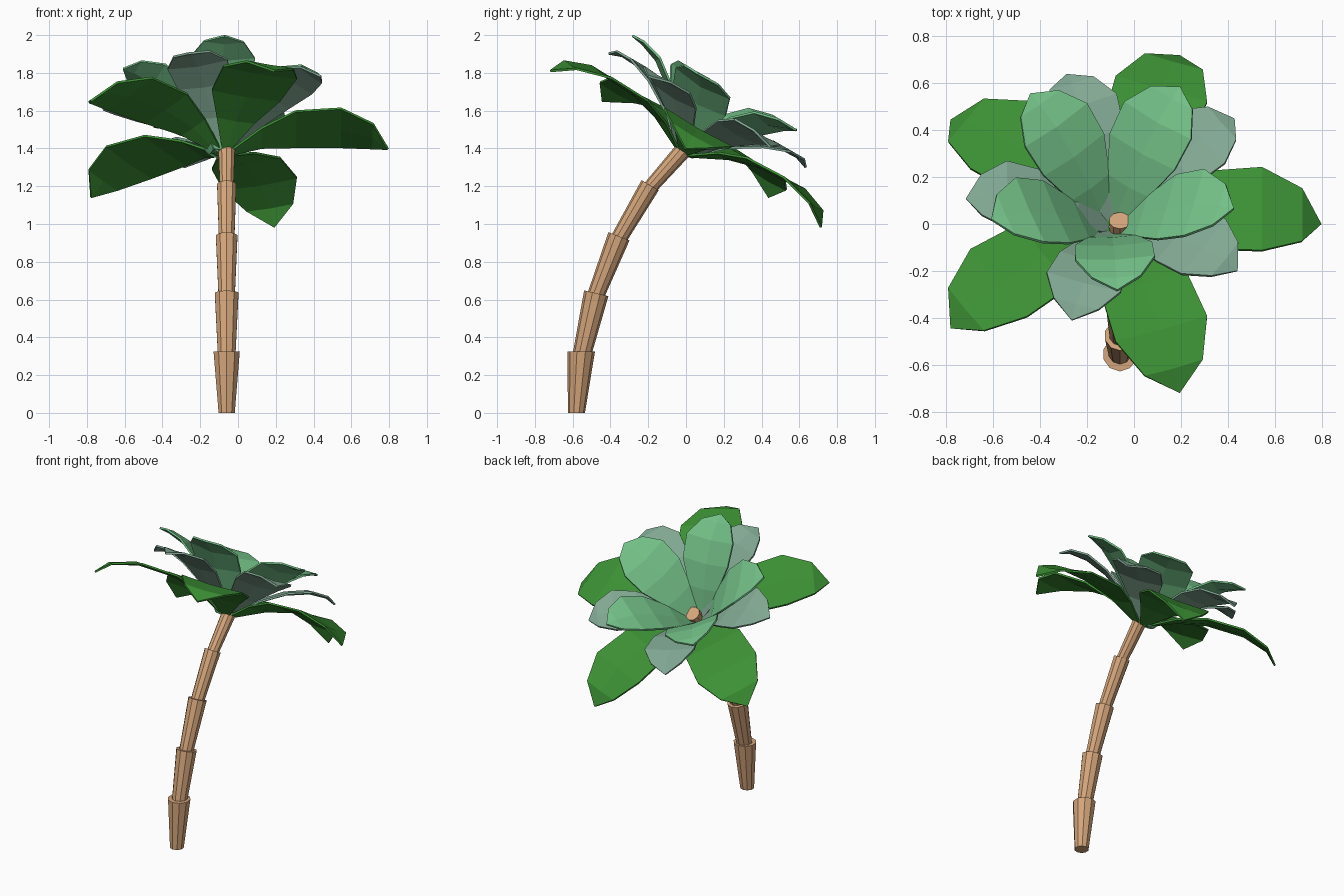
import bpy, bmesh
from math import radians
from mathutils import Matrix, Vector

if "Cube" in bpy.data.objects:
    bpy.data.objects.remove(bpy.data.objects["Cube"])


def material(name, rgb):
    m = bpy.data.materials.new(name)
    m.diffuse_color = (*rgb, 1)
    m.use_nodes = True
    m.node_tree.nodes["Principled BSDF"].inputs["Base Color"].default_value = m.diffuse_color
    return m


def finish(bm, name, mat):
    bmesh.ops.recalc_face_normals(bm, faces=bm.faces)
    me = bpy.data.meshes.new(name)
    bm.to_mesh(me)
    bm.free()
    me.materials.append(mat)
    ob = bpy.data.objects.new(name, me)
    bpy.context.collection.objects.link(ob)
    return ob


bark = material("bark", (0.66, 0.38, 0.2))
dark = material("dark_green", (0.045, 0.28, 0.035))
grey = material("grey_green", (0.22, 0.39, 0.29))
mint = material("mint_green", (0.17, 0.52, 0.24))

# Trunk: flared sections, each rising out of the one below
X = -0.06
sections = [((-0.58, 0.0), (-0.555, 0.325), 0.045, 0.073),
            ((-0.56, 0.27), (-0.475, 0.633), 0.047, 0.066),
            ((-0.49, 0.59), (-0.355, 0.935), 0.044, 0.06),
            ((-0.375, 0.89), (-0.19, 1.205), 0.042, 0.053),
            ((-0.215, 1.165), (0.015, 1.425), 0.037, 0.047)]
for i, (a, b, r1, r2) in enumerate(sections):
    p, q = Vector((X, *a)), Vector((X, *b))
    d = q - p
    if i == 0:
        rot = Matrix.Identity(4)
        rot[1][2] = d.y / d.z      # sheared so that the foot sits flat
    else:
        rot = Vector((0, 0, 1)).rotation_difference(d).to_matrix().to_4x4()
    bm = bmesh.new()
    bmesh.ops.create_cone(bm, cap_ends=True, segments=10, radius1=r1, radius2=r2,
                          depth=d.length if i else d.z,
                          matrix=Matrix.Translation((p + q) / 2) @ rot)
    finish(bm, f"trunk_section_{i + 1}", bark)

# Crown: three whorls of five leaves around an axis leaning to the back
LEAN = Matrix.Rotation(radians(-30), 4, 'X')


def leaf(name, stations, x, angle, cup, mat):
    """stations: (distance out, height, half width); the last one is the tip"""
    bm = bmesh.new()
    m = Matrix.Translation((x, 0, 1.4)) @ LEAN @ Matrix.Rotation(radians(angle), 4, 'Z')
    rows = []
    for r, h, w in stations[:-1]:
        c = cup * w / 0.2
        rows.append([bm.verts.new(m @ Vector((r, s * w, h + c * abs(s))))
                     for s in (-1, 0, 1)])
    r, h, w = stations[-1]
    tip = bm.verts.new(m @ Vector((r, 0, h)))
    for a, b in zip(rows, rows[1:]):
        for k in (0, 1):
            bm.faces.new((a[k], a[k + 1], b[k + 1], b[k]))
    for k in (0, 1):
        bm.faces.new((rows[-1][k], rows[-1][k + 1], tip))
    ob = finish(bm, name, mat)
    s = ob.modifiers.new("thickness", 'SOLIDIFY')
    s.thickness = 0.012
    s.offset = 0


# name, material, whorl centre x, first angle, cupping, stations
whorls = [
    ("outer_leaf", dark, -0.075, 0, 0.008,
     [(0.03, -0.03, 0.02), (0.2, 0.06, 0.105), (0.38, 0.11, 0.19),
      (0.62, 0.118, 0.205), (0.79, 0.07, 0.13), (0.87, -0.005, 0)]),
    ("middle_leaf", grey, -0.08, 37, 0.015,
     [(0.03, -0.03, 0.025), (0.16, 0.1, 0.09), (0.32, 0.2, 0.15),
      (0.46, 0.25, 0.165), (0.57, 0.255, 0.1), (0.635, 0.23, 0)]),
    ("inner_leaf", mint, -0.1, 57, 0.025,
     [(0.04, -0.03, 0.035), (0.14, 0.115, 0.105), (0.25, 0.235, 0.165),
      (0.37, 0.325, 0.17), (0.48, 0.365, 0.105), (0.545, 0.375, 0)]),
]
for name, mat, x, start, cup, stations in whorls:
    for k in range(5):
        leaf(f"{name}_{k + 1}", stations, x, start + 72 * k, cup, mat)
